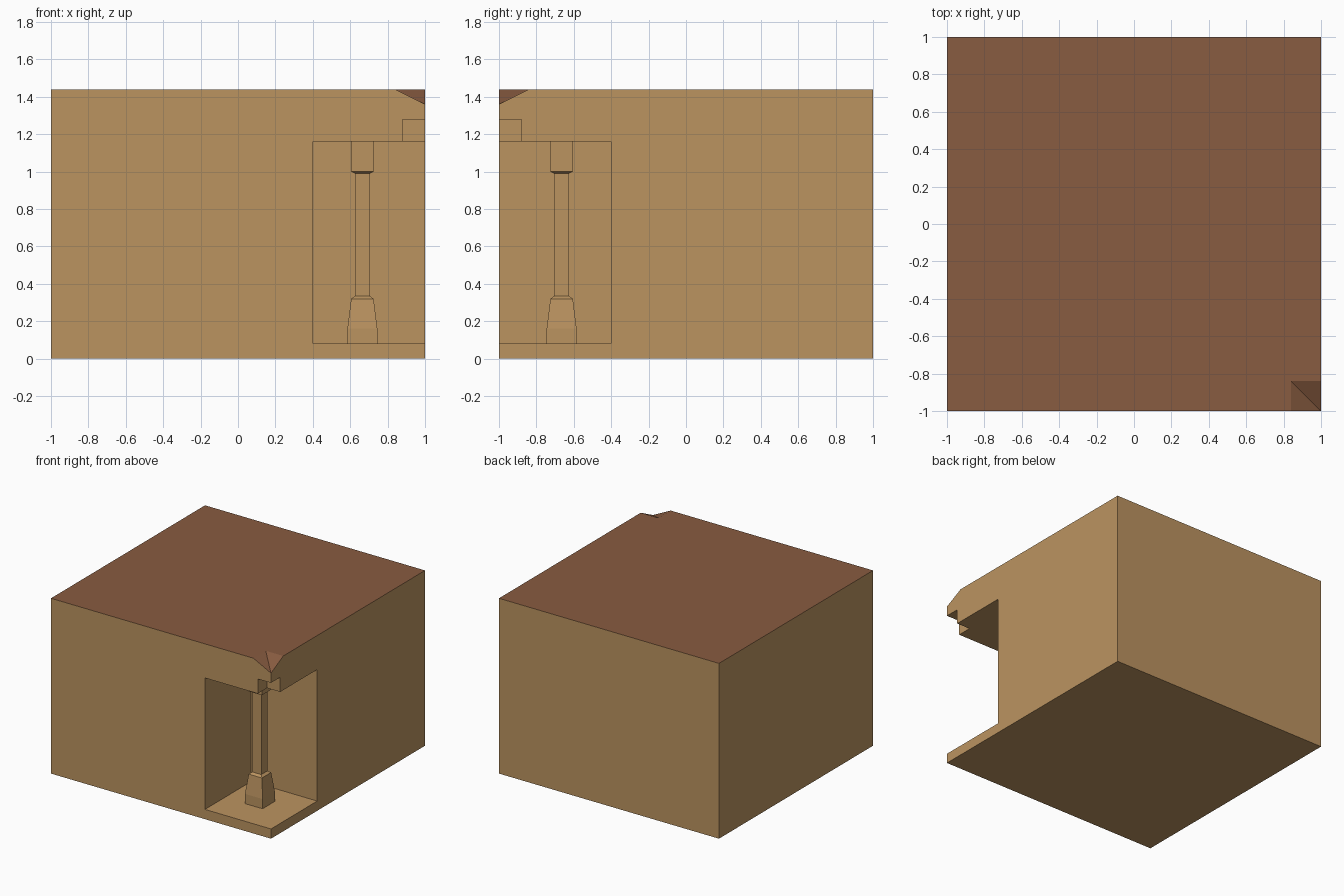
import bpy, bmesh
from mathutils import Vector

if "Cube" in bpy.data.objects:
    bpy.data.objects.remove(bpy.data.objects["Cube"])


def material(name, rgb):
    m = bpy.data.materials.new(name)
    m.diffuse_color = (*rgb, 1.0)
    m.use_nodes = True
    m.node_tree.nodes["Principled BSDF"].inputs["Base Color"].default_value = m.diffuse_color
    return m


TAN = material("tan_plaster", (0.50, 0.295, 0.118))
BROWN = material("brown_roof", (0.246, 0.106, 0.052))


def add_object(name, bm):
    bmesh.ops.recalc_face_normals(bm, faces=bm.faces[:])
    me = bpy.data.meshes.new(name)
    bm.to_mesh(me)
    bm.free()
    me.materials.append(TAN)
    me.materials.append(BROWN)
    ob = bpy.data.objects.new(name, me)
    bpy.context.collection.objects.link(ob)
    return ob


def box(name, lo, hi):
    lo, hi = Vector(lo), Vector(hi)
    bm = bmesh.new()
    bmesh.ops.create_cube(bm, size=1)
    for v in bm.verts:
        v.co = Vector((v.co[i] + 0.5) * (hi[i] - lo[i]) + lo[i] for i in range(3))
    return add_object(name, bm)


def hull(name, points):
    bm = bmesh.new()
    for p in points:
        bm.verts.new(p)
    bmesh.ops.convex_hull(bm, input=bm.verts[:])
    return add_object(name, bm)


# building block
body = box("building_block", (-1, -1, 0), (1, 1, 1.44))

# cutters: corner porch, small fascia notch, roof drain valley
cutters = [
    box("porch_cutter", (0.4, -1.1, 0.08), (1.1, -0.4, 1.16)),
    box("fascia_cutter", (0.88, -1.1, 1.0), (1.1, -0.88, 1.28)),
    hull("roof_valley_cutter", [(0.74, -0.74, 1.49), (1.1, -1.1, 1.31),
                                (0.74, -1.1, 1.49), (1.1, -0.74, 1.49),
                                (1.1, -1.1, 1.6)]),
]
for c in cutters:
    c.hide_render = True
    mod = body.modifiers.new(c.name, 'BOOLEAN')
    mod.operation = 'DIFFERENCE'
    mod.solver = 'EXACT'
    mod.object = c

# bake the cuts and remove the cutters
bpy.context.view_layer.update()
deps = bpy.context.evaluated_depsgraph_get()
body.data = bpy.data.meshes.new_from_object(body.evaluated_get(deps))
body.modifiers.clear()
for c in cutters:
    bpy.data.objects.remove(c)

# brown on the upward roof faces, tan elsewhere
body.data.materials.clear()
body.data.materials.append(TAN)
body.data.materials.append(BROWN)
for p in body.data.polygons:
    p.material_index = 1 if p.normal.z > 0.5 and p.center.z > 1.3 else 0

# square porch column: (half width, height) from plinth to capital
profile = [(0.08, 0.08), (0.08, 0.16), (0.06, 0.32), (0.04, 0.335),
           (0.04, 0.99), (0.06, 1.0), (0.06, 1.16)]
cx, cy = 0.665, -0.665
bm = bmesh.new()
rings = [[bm.verts.new((cx + sx * r, cy + sy * r, z))
          for sx, sy in ((-1, -1), (1, -1), (1, 1), (-1, 1))]
         for r, z in profile]
for a, b in zip(rings, rings[1:]):
    for i in range(4):
        j = (i + 1) % 4
        bm.faces.new((a[i], a[j], b[j], b[i]))
add_object("porch_column", bm)
